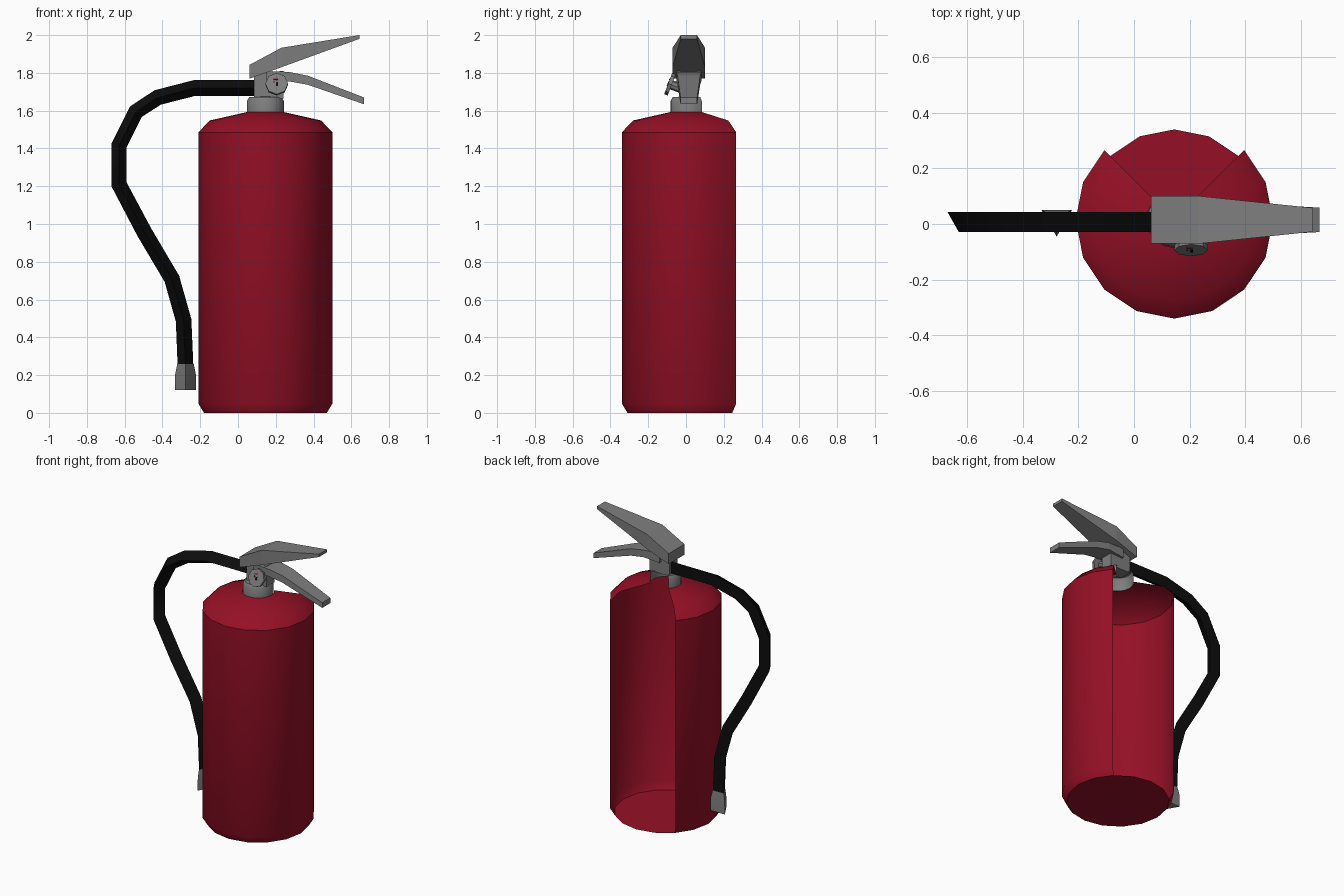
import bpy, bmesh, math
from mathutils import Vector, Matrix

if "Cube" in bpy.data.objects:
    bpy.data.objects.remove(bpy.data.objects["Cube"])

CX, CY = 0.145, 0.015   # tank axis


def material(name, rgb):
    m = bpy.data.materials.new(name)
    m.diffuse_color = (*rgb, 1)
    m.use_nodes = True
    m.node_tree.nodes["Principled BSDF"].inputs["Base Color"].default_value = m.diffuse_color
    return m


RED = material("tank red", (0.30, 0.005, 0.019))
GREY = material("metal grey", (0.21, 0.21, 0.21))
BLACK = material("rubber black", (0.004, 0.004, 0.004))
MARK = material("gauge red", (0.35, 0.005, 0.03))


def finish(name, bm, mat, smooth=None, recalc=True):
    if recalc:
        bmesh.ops.recalc_face_normals(bm, faces=bm.faces)
    me = bpy.data.meshes.new(name)
    bm.to_mesh(me)
    bm.free()
    me.materials.append(mat)
    ob = bpy.data.objects.new(name, me)
    bpy.context.collection.objects.link(ob)
    if smooth:
        bpy.ops.object.select_all(action='DESELECT')
        ob.select_set(True)
        bpy.context.view_layer.objects.active = ob
        bpy.ops.object.shade_smooth_by_angle(angle=math.radians(smooth))
    return ob


def loft(name, rings, mat, smooth=None):
    """Closed skin over a list of equal-length point rings."""
    bm = bmesh.new()
    vs = [[bm.verts.new(p) for p in r] for r in rings]
    n = len(rings[0])
    for a, b in zip(vs, vs[1:]):
        for i in range(n):
            j = (i + 1) % n
            bm.faces.new((a[i], a[j], b[j], b[i]))
    bm.faces.new(vs[0])
    bm.faces.new(vs[-1])
    return finish(name, bm, mat, smooth)


def open_lathe(name, profile, mat, floor=False):
    """Lathe in 16ths with the back quarter left open."""
    bm = bmesh.new()
    ang = [math.radians(135 + 22.5 * i) for i in range(13)]
    vs = [[bm.verts.new((CX + r * math.cos(a), CY + r * math.sin(a), z))
           for a in ang] for r, z in profile]
    for lo, hi in zip(vs, vs[1:]):
        for i in range(12):
            bm.faces.new((lo[i], lo[i + 1], hi[i + 1], hi[i]))
    if floor:  # full disc underneath
        r, z = profile[0]
        extra = [bm.verts.new((CX + r * math.cos(a), CY + r * math.sin(a), z))
                 for a in (math.radians(45 + 22.5 * i) for i in (1, 2, 3))]
        bm.faces.new(list(reversed(vs[0] + extra)))
    return finish(name, bm, mat, 35, recalc=False)


# Tank and neck collar, both open at the back
open_lathe("tank", [(0.325, 0), (0.355, 0.05), (0.355, 1.485), (0.295, 1.548),
                    (0.10, 1.592)], RED, floor=True)
open_lathe("neck_collar", [(0.098, 1.585), (0.098, 1.65), (0.085, 1.672),
                           (0.03, 1.675)], GREY)


def bar(name, sections, mat):
    """Bar along x from sections (x, z bottom, z top, half width)."""
    loft(name, [[(x, CY - w, b), (x, CY + w, b), (x, CY + w, t), (x, CY - w, t)]
                for x, b, t, w in sections], mat)


# Valve body and the two squeeze levers
bar("valve_body", [(0.085, 1.665, 1.80, 0.045), (0.24, 1.665, 1.81, 0.045)], GREY)
bar("upper_lever", [(0.062, 1.77, 1.843, 0.086), (0.23, 1.83, 1.933, 0.086),
                    (0.642, 1.98, 2.0, 0.043)], GREY)
bar("lower_lever", [(0.15, 1.745, 1.81, 0.06), (0.27, 1.755, 1.805, 0.066),
                    (0.37, 1.737, 1.785, 0.06), (0.667, 1.634, 1.67, 0.044)], GREY)


def tube(name, path, mat, smooth=None):
    """Three-sided tube through (x, z, radius), flat side to the back."""
    pts = [Vector((x, 0, z)) for x, z, r in path]
    rings = []
    for i, (x, z, r) in enumerate(path):
        t0 = (pts[i] - pts[max(i - 1, 0)]).normalized()
        t1 = (pts[min(i + 1, len(pts) - 1)] - pts[i]).normalized()
        t = (t0 + t1).normalized()
        side = Vector((t.z, 0, -t.x))
        c = Vector((x, CY + 0.004, z))
        rings.append([c + side * r * 0.866 + Vector((0, r / 2, 0)),
                      c - side * r * 0.866 + Vector((0, r / 2, 0)),
                      c + Vector((0, -r, 0))])
    loft(name, rings, mat, smooth)


# Hose and nozzle
path = [(0.11, 1.72), (-0.23, 1.72), (-0.425, 1.67), (-0.54, 1.595),
        (-0.63, 1.415), (-0.63, 1.21), (-0.495, 0.955), (-0.35, 0.71),
        (-0.288, 0.49), (-0.278, 0.25)]
tube("hose", [(x, z, 0.048) for x, z in path], BLACK, 35)
tube("nozzle", [(-0.278, 0.26, 0.05), (-0.278, 0.205, 0.063),
                (-0.278, 0.12, 0.064)], GREY, 35)

# Pressure gauge, tilted upwards on the front of the valve
normal = Vector((0, -0.935, 0.355))
up = Vector((0, 0.355, 0.935))
frame = Matrix((Vector((1, 0, 0)), up, normal)).transposed().to_4x4()
frame.translation = Vector((0.205, -0.085, 1.74))


def disc(name, radius, depth, offset, sides):
    bm = bmesh.new()
    bmesh.ops.create_cone(bm, cap_ends=True, segments=sides, radius1=radius,
                          radius2=radius, depth=depth,
                          matrix=frame @ Matrix.Translation((0, 0, offset)))
    finish(name, bm, GREY)


def mark(name, x, y, w, h, mat):
    bm = bmesh.new()
    bmesh.ops.create_cube(bm, size=1, matrix=frame @ Matrix.Translation((x, y, 0.011))
                          @ Matrix.Diagonal((w, h, 0.004, 1)))
    finish(name, bm, mat)


disc("gauge", 0.06, 0.02, 0, 8)
disc("gauge_stem", 0.025, 0.07, -0.04, 8)
mark("gauge_needle", 0.002, -0.004, 0.012, 0.022, BLACK)
mark("gauge_zone_upper", -0.005, 0.024, 0.022, 0.007, MARK)
mark("gauge_zone_left", -0.014, 0.008, 0.006, 0.012, MARK)
